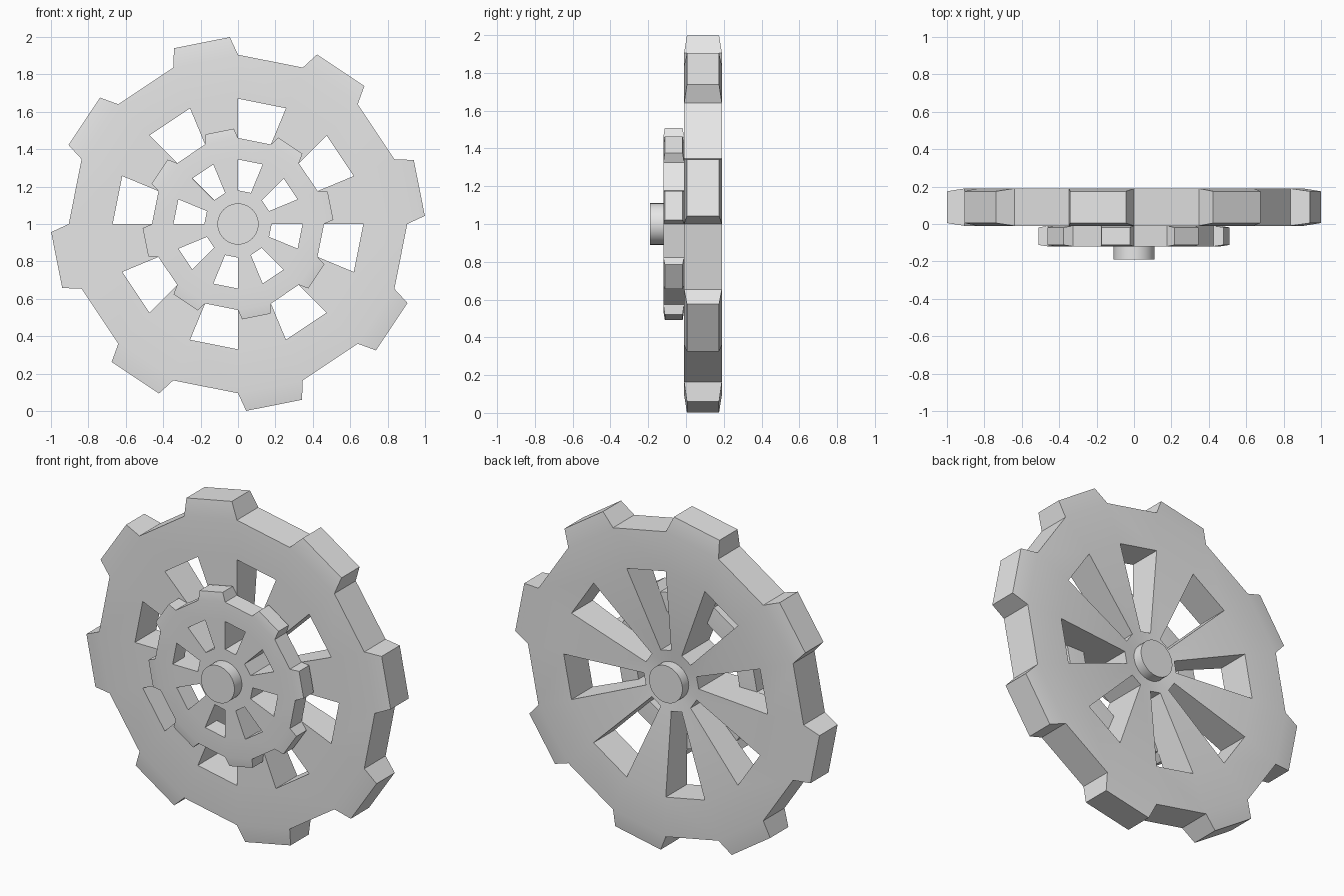
import bpy, bmesh
from math import cos, sin, atan2, pi, radians, degrees, hypot

cube = bpy.data.objects.get("Cube")
if cube:
    bpy.data.objects.remove(cube)

grey = bpy.data.materials.new("light grey")
grey.use_nodes = True
grey.diffuse_color = (0.8, 0.8, 0.8, 1)
grey.node_tree.nodes["Principled BSDF"].inputs["Base Color"].default_value = grey.diffuse_color

SECTORS = 16
STEP = 2 * pi / SECTORS
CENTRE_Z = 1.0


def finish(name, bm):
    bmesh.ops.recalc_face_normals(bm, faces=bm.faces)
    mesh = bpy.data.meshes.new(name)
    bm.to_mesh(mesh)
    bm.free()
    obj = bpy.data.objects.new(name, mesh)
    bpy.context.collection.objects.link(obj)
    mesh.materials.append(grey)
    bpy.ops.object.select_all(action='DESELECT')
    obj.select_set(True)
    bpy.context.view_layer.objects.active = obj
    bpy.ops.object.shade_smooth_by_angle(angle=radians(30))
    return obj


def toothed_wheel(name, radii, tip, front, back, taper, dish):
    """Spoked wheel: radii are hub, window inner, window outer and rim."""
    bm = bmesh.new()
    hub, inner, outer, rim = radii

    def pair(r, angle, inset=0):
        sink = dish * max(0, (outer - r) / (outer - hub))
        x, z = r * cos(angle), CENTRE_Z + r * sin(angle)
        return (bm.verts.new((x, front + inset, z)),
                bm.verts.new((x, back - inset - sink, z)))

    rings = [[pair(r, k * STEP) for k in range(SECTORS)] for r in radii]
    cells = []
    for k in range(SECTORS):
        n = (k + 1) % SECTORS
        spoke = k % 2 == 0
        for i in range(3):
            if i != 1 or spoke:     # windows lie between the spokes
                a, b = rings[i], rings[i + 1]
                cells.append((a[k], b[k], b[n], a[n]))
        if spoke:                   # tapered tooth beyond each spoke
            lean = radians(2.5)
            t0 = pair(tip, k * STEP + lean, taper)
            t1 = pair(tip, (k + 1) * STEP - lean, taper)
            cells.append((rings[3][k], t0, t1, rings[3][n]))

    # Front and back faces, then walls along every open edge
    partner = {}
    for cell in cells:
        bm.faces.new([p[0] for p in cell])
        bm.faces.new([p[1] for p in reversed(cell)])
        partner.update(dict(cell))
    open_edges = [e for e in bm.edges if e.is_boundary and e.verts[0] in partner]
    for e in open_edges:
        a, b = e.verts
        bm.faces.new((a, b, partner[b], partner[a]))
    return finish(name, bm)


large = toothed_wheel("large_wheel", (0.1, 0.18, 0.67, 0.905), 1.0,
                      -0.01, 0.19, 0.015, 0.06)
toothed_wheel("small_wheel", (0.1, 0.18, 0.345, 0.46), 0.51,
              -0.12, -0.01, 0.008, 0)

# One spoke of the large wheel has softened edges
mesh = large.data
sharp = mesh.attributes.get("sharp_edge")


def on_soft_spoke(v):
    x, z = v.co.x, v.co.z - CENTRE_Z
    return 0.17 < hypot(x, z) < 0.68 and 314 < degrees(atan2(z, x)) % 360 < 338


if sharp:
    for e in mesh.edges:
        if all(on_soft_spoke(mesh.vertices[i]) for i in e.vertices):
            sharp.data[e.index].value = False

# Axle through both wheels
bm = bmesh.new()
bmesh.ops.create_cone(bm, cap_ends=True, segments=32, radius1=0.11, radius2=0.11, depth=0.38)
for v in bm.verts:
    x, y, z = v.co
    v.co = (x, z, CENTRE_Z + y)
finish("axle", bm)
